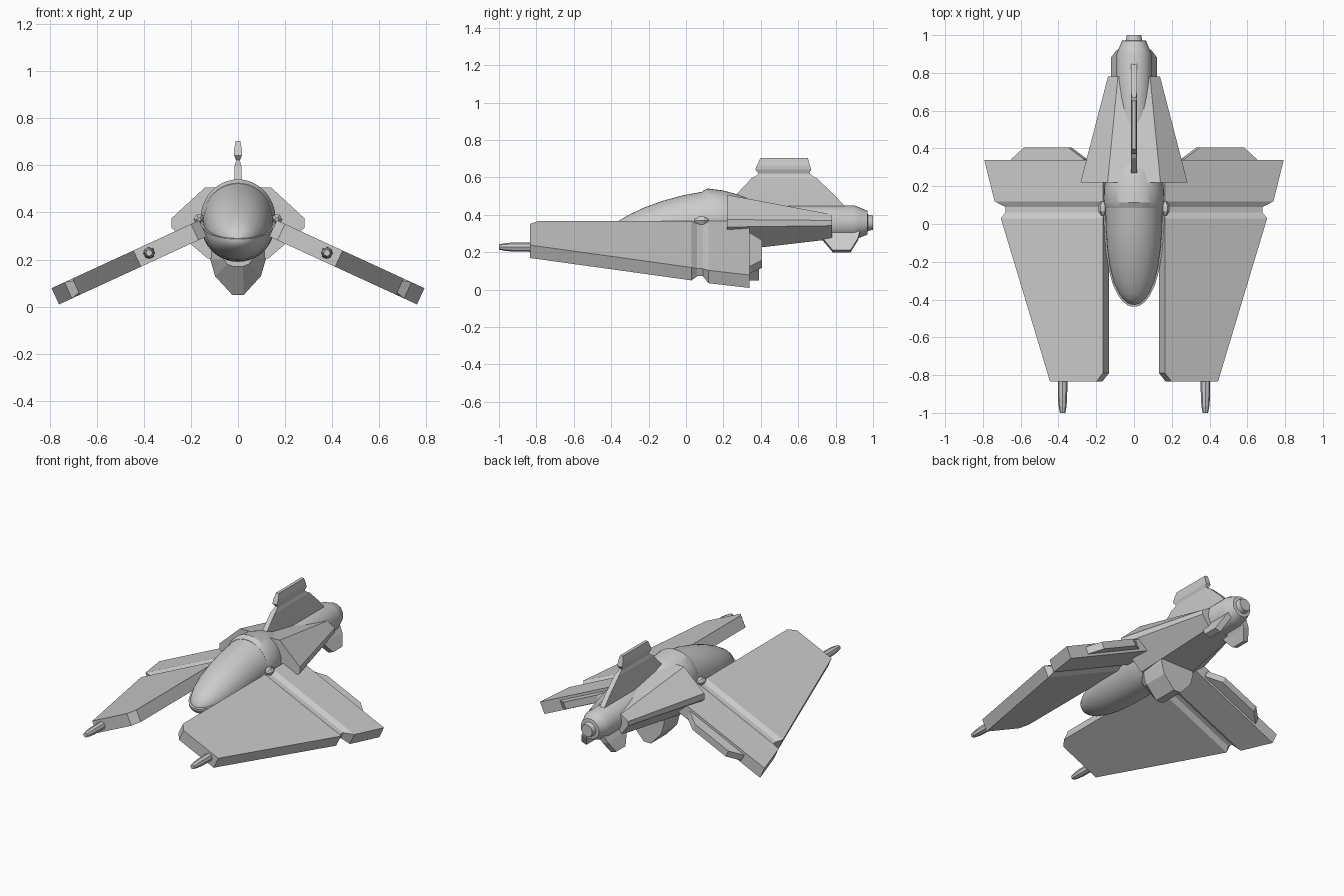
import bpy, bmesh, math
from mathutils import Vector


def loft(name, rings, mirror=False, smooth=None):
    """Skin a row of equal-sized rings and cap both ends."""
    bm = bmesh.new()
    vs = [[bm.verts.new(p) for p in r] for r in rings]
    n = len(rings[0])
    for a, b in zip(vs, vs[1:]):
        for i in range(n):
            j = (i + 1) % n
            bm.faces.new((a[i], a[j], b[j], b[i]))
    bm.faces.new(vs[0])
    bm.faces.new(vs[-1])
    bmesh.ops.recalc_face_normals(bm, faces=bm.faces)
    me = bpy.data.meshes.new(name)
    bm.to_mesh(me)
    bm.free()
    ob = bpy.data.objects.new(name, me)
    bpy.context.collection.objects.link(ob)
    if mirror:
        ob.modifiers.new("mirror", 'MIRROR').use_mirror_merge = False
    if smooth:
        bpy.ops.object.select_all(action='DESELECT')
        bpy.context.view_layer.objects.active = ob
        ob.select_set(True)
        bpy.ops.object.shade_smooth_by_angle(angle=math.radians(smooth))
    return ob


def oval(y, w, zc, up, down, n=40):
    """Ring made of two half ellipses meeting at height zc."""
    pts = []
    for i in range(n):
        a = 2 * math.pi * i / n
        s = math.sin(a)
        pts.append((w * math.cos(a), y, zc + s * (up if s > 0 else down)))
    return pts


def wing_pt(x, y, depth):
    """Point on the drooping wing: x on the top surface, depth below it."""
    return (x - 0.418 * depth, y, 0.367 - 0.46 * (x - 0.165) - 0.908 * depth)


def slab(secs, thick=0.076):
    return [[wing_pt(a, y, d), wing_pt(b, y, d),
             wing_pt(b, y, thick - d), wing_pt(a, y, thick - d)]
            for y, a, b, d in secs]


# Wings: lofted front to back, with a groove across them
loft("wing", slab([
    (-0.835, 0.20, 0.445, 0), (-0.79, 0.165, 0.458, 0), (0.03, 0.165, 0.705, 0),
    (0.06, 0.165, 0.688, 0.016), (0.09, 0.165, 0.688, 0.016),
    (0.12, 0.165, 0.738, 0), (0.34, 0.165, 0.793, 0)]), mirror=True)

# Thin flaps on the trailing edge
loft("flap", slab([(0.33, 0.27, 0.66, 0.016), (0.345, 0.275, 0.655, 0.016),
                   (0.405, 0.355, 0.59, 0.016)]), mirror=True)

# Small fittings where the groove meets the hull
loft("root_fitting", [[(0.165 + r * math.cos(k * math.pi / 3), y,
                        0.37 + r * math.sin(k * math.pi / 3)) for k in range(6)]
                      for y, r in ((0.045, 0.008), (0.07, 0.024),
                                   (0.095, 0.024), (0.12, 0.008))], mirror=True)

# Guns: tilted bars with chamfered corners at the wing fronts
gun = []
for y, r in ((-1.0, 0.014), (-0.97, 0.02), (-0.93, 0.024), (-0.80, 0.026)):
    ring = []
    for k in range(8):
        a = math.radians(45 * k + 22.5 - 24.7)
        ring.append((0.378 + r * math.cos(a), y, 0.228 + r * math.sin(a)))
    gun.append(ring)
loft("gun", gun, mirror=True)

# Canopy and lower hull: y, half width, top, bottom
prof = [(-0.438, 0.012, 0.293, 0.278), (-0.43, 0.034, 0.312, 0.262),
        (-0.41, 0.06, 0.338, 0.246), (-0.38, 0.083, 0.363, 0.23),
        (-0.32, 0.112, 0.399, 0.213), (-0.24, 0.134, 0.437, 0.20),
        (-0.14, 0.149, 0.474, 0.193), (-0.03, 0.157, 0.504, 0.19),
        (0.10, 0.16, 0.528, 0.19)]


def rim(y):
    return 0.286 + 0.155 * (y + 0.44)


loft("canopy", [oval(y + 0.012, w * 0.95, rim(y), t - rim(y), 0.02 * w / 0.16)
                for y, w, t, b in prof], smooth=40)
rear = [(0.2, 0.157, 0.53, 0.195), (0.28, 0.135, 0.508, 0.215),
        (0.36, 0.10, 0.475, 0.25), (0.42, 0.05, 0.43, 0.30)]
loft("lower_hull", [oval(y, w, rim(y), 0.002, rim(y) - b) for y, w, t, b in prof]
     + [oval(y, w, 0.37, 0.002, 0.37 - b) for y, w, t, b in rear], smooth=40)
loft("canopy_band", [oval(y, w, 0.37, t - 0.37, 0.03) for y, w, t, b in
                     [(0.085, 0.15, 0.525, 0), (0.115, 0.16, 0.541, 0)] + rear], smooth=30)


# Angular fairing tapering back over the tail
def fairing(y, half):
    return [(s * x, y, z) for s, pts in ((1, half), (-1, half[::-1])) for x, z in pts]


loft("tail_fairing", [
    fairing(0.22, [(0.14, 0.507), (0.283, 0.375), (0.283, 0.335), (0.13, 0.205)]),
    fairing(0.78, [(0.085, 0.402), (0.138, 0.37), (0.138, 0.342), (0.085, 0.27)])])

# Tail engine with stepped nozzle
loft("tail_engine", [oval(y, r, 0.358, r, r, 32) for y, r in
                     [(0.42, 0.08), (0.50, 0.092), (0.90, 0.092), (0.925, 0.082),
                      (0.97, 0.064), (0.972, 0.044), (1.0, 0.038)]], smooth=30)


def plate(name, outline, levels, mirror=False):
    """Upright plate: (front y, back y, z, half thickness) levels."""
    return loft(name, [[(-t, a, z), (t, a, z), (t, b, z), (-t, b, z)]
                       for a, b, z, t in levels], mirror)


# Dorsal fin, neck and cap
plate("dorsal_fin", None, [(0.24, 0.87, 0.42, 0.016), (0.27, 0.845, 0.45, 0.016),
                           (0.27, 0.79, 0.51, 0.016), (0.35, 0.70, 0.595, 0.015),
                           (0.38, 0.67, 0.612, 0.010), (0.39, 0.66, 0.625, 0.008)])
plate("fin_cap", None, [(0.39, 0.655, 0.62, 0.008), (0.37, 0.67, 0.642, 0.016),
                        (0.38, 0.662, 0.665, 0.017), (0.398, 0.652, 0.703, 0.010)])

# Lower tail fins splayed outwards
fin = []
for x, z, a, b in ((0.05, 0.31, 0.70, 0.93), (0.075, 0.27, 0.73, 0.92), (0.105, 0.205, 0.785, 0.88)):
    fin.append([(x - 0.018, a, z - 0.006), (x + 0.018, a, z + 0.006),
                (x + 0.018, b, z + 0.006), (x - 0.018, b, z - 0.006)])
loft("lower_tail_fin", fin, mirror=True)

# Belly pod: faceted block with a wedge front
loft("belly_pod", [
    fairing(0.14, [(0.06, 0.24), (0.06, 0.20), (0.045, 0.18), (0.02, 0.17)]),
    fairing(0.23, [(0.12, 0.25), (0.118, 0.20), (0.098, 0.13), (0.025, 0.05)]),
    fairing(0.39, [(0.12, 0.27), (0.118, 0.20), (0.098, 0.13), (0.025, 0.05)])])
